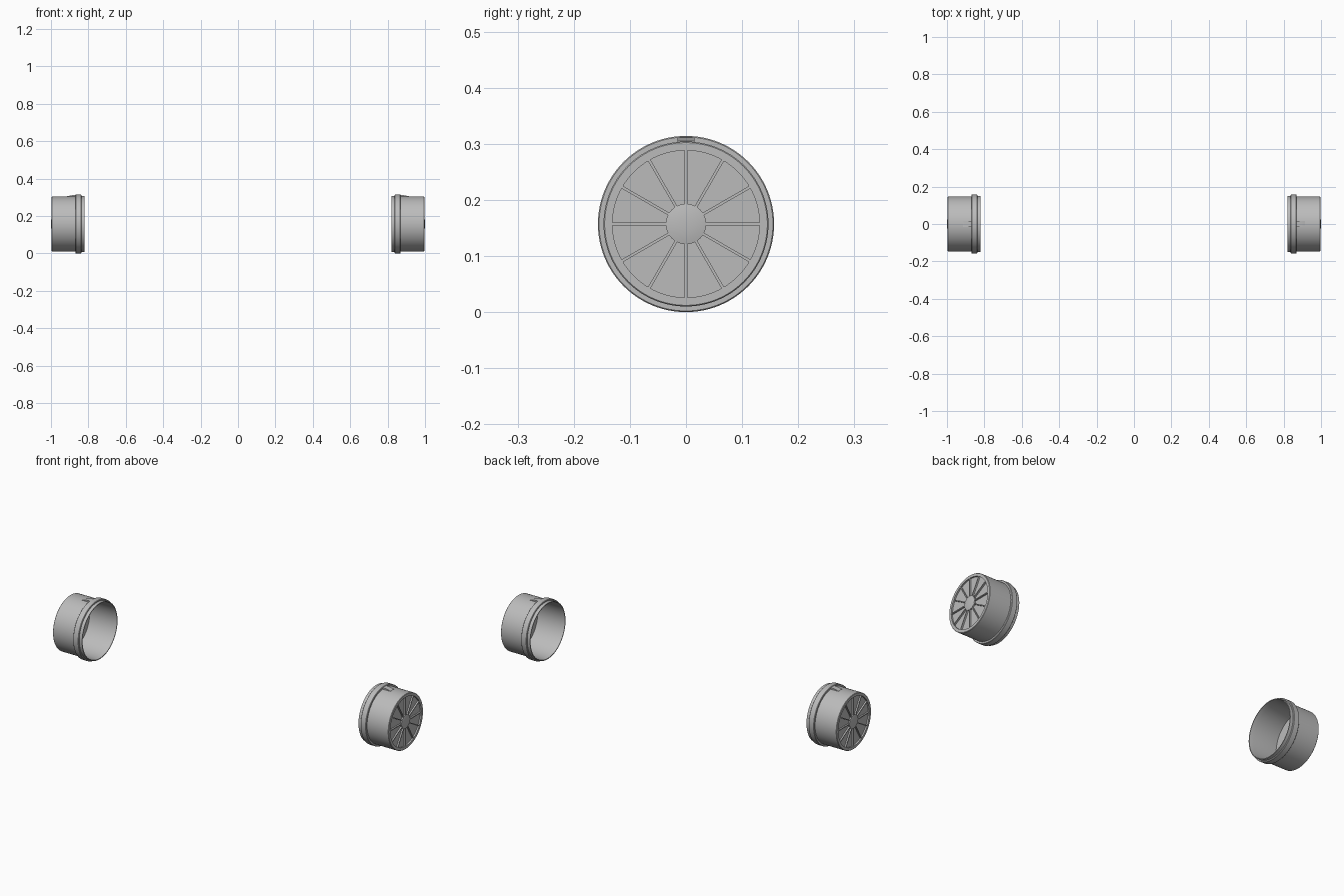
import bpy, bmesh, math
from mathutils import Matrix, Vector

if "Cube" in bpy.data.objects:
    bpy.data.objects.remove(bpy.data.objects["Cube"])

CZ = 0.157      # axis height
SEG = 96

grey = bpy.data.materials.new("mid grey")
grey.diffuse_color = (0.5, 0.5, 0.5, 1)
grey.use_nodes = True
grey.node_tree.nodes["Principled BSDF"].inputs["Base Color"].default_value = grey.diffuse_color


def finish(bm, name, side):
    """Mirror to the given side, lift onto the axis and link."""
    if side < 0:
        bmesh.ops.scale(bm, vec=(-1, 1, 1), verts=bm.verts)
    bmesh.ops.translate(bm, vec=(0, 0, CZ), verts=bm.verts)
    bmesh.ops.recalc_face_normals(bm, faces=bm.faces)
    me = bpy.data.meshes.new(name)
    bm.to_mesh(me)
    bm.free()
    me.materials.append(grey)
    ob = bpy.data.objects.new(name, me)
    bpy.context.collection.objects.link(ob)
    bpy.context.view_layer.objects.active = ob
    ob.select_set(True)
    bpy.ops.object.shade_smooth_by_angle(angle=math.radians(30))
    ob.select_set(False)


def lathe(profile):
    """Revolve (x, radius) points around the x axis."""
    bm = bmesh.new()
    vs = [bm.verts.new((x, 0, r)) for x, r in profile]
    es = [bm.edges.new(p) for p in zip(vs, vs[1:])]
    bmesh.ops.spin(bm, geom=vs + es, cent=(0, 0, 0), axis=(1, 0, 0),
                   angle=2 * math.pi, steps=SEG, use_duplicate=False)
    bmesh.ops.remove_doubles(bm, verts=bm.verts, dist=1e-5)
    return bm


# Cup: recessed end panel, outer ring, body wall, flange, open lip, inside wall
cup = [(0.988, 0), (0.988, 0.131), (0.996, 0.131), (0.996, 0.145), (0.994, 0.147),
       (0.869, 0.147), (0.869, 0.155), (0.867, 0.157), (0.839, 0.157), (0.837, 0.155),
       (0.837, 0.150), (0.820, 0.150), (0.820, 0.146), (0.845, 0.143),
       (0.980, 0.143), (0.980, 0)]
# Hub: shallow dome
hub = [(0.986, 0.036), (0.996, 0.036), (0.998, 0.027), (0.9995, 0.014), (1.0, 0)]

for side, label in ((1, "right"), (-1, "left")):
    finish(lathe(cup), label + "_cup", side)
    finish(lathe(hub), label + "_hub", side)

    # Twelve spokes between hub and ring
    bm = bmesh.new()
    for i in range(12):
        m = (Matrix.Rotation(i * math.pi / 6, 4, 'X')
             @ Matrix.Translation((0.991, 0, 0.083))
             @ Matrix.Diagonal((0.010, 0.005, 0.098, 1)))
        bmesh.ops.create_cube(bm, size=1, matrix=m)
    finish(bm, label + "_spokes", side)

    # Wedge catch on top of the body, rising to the flange
    bm = bmesh.new()
    outline = [(0.915, 0.145), (0.915, 0.148), (0.885, 0.154), (0.866, 0.154), (0.866, 0.145)]
    f = bm.faces.new([bm.verts.new((x, -0.015, z)) for x, z in outline])
    ext = bmesh.ops.extrude_face_region(bm, geom=[f])
    moved = [v for v in ext["geom"] if isinstance(v, bmesh.types.BMVert)]
    bmesh.ops.translate(bm, vec=Vector((0, 0.03, 0)), verts=moved)
    finish(bm, label + "_catch", side)
